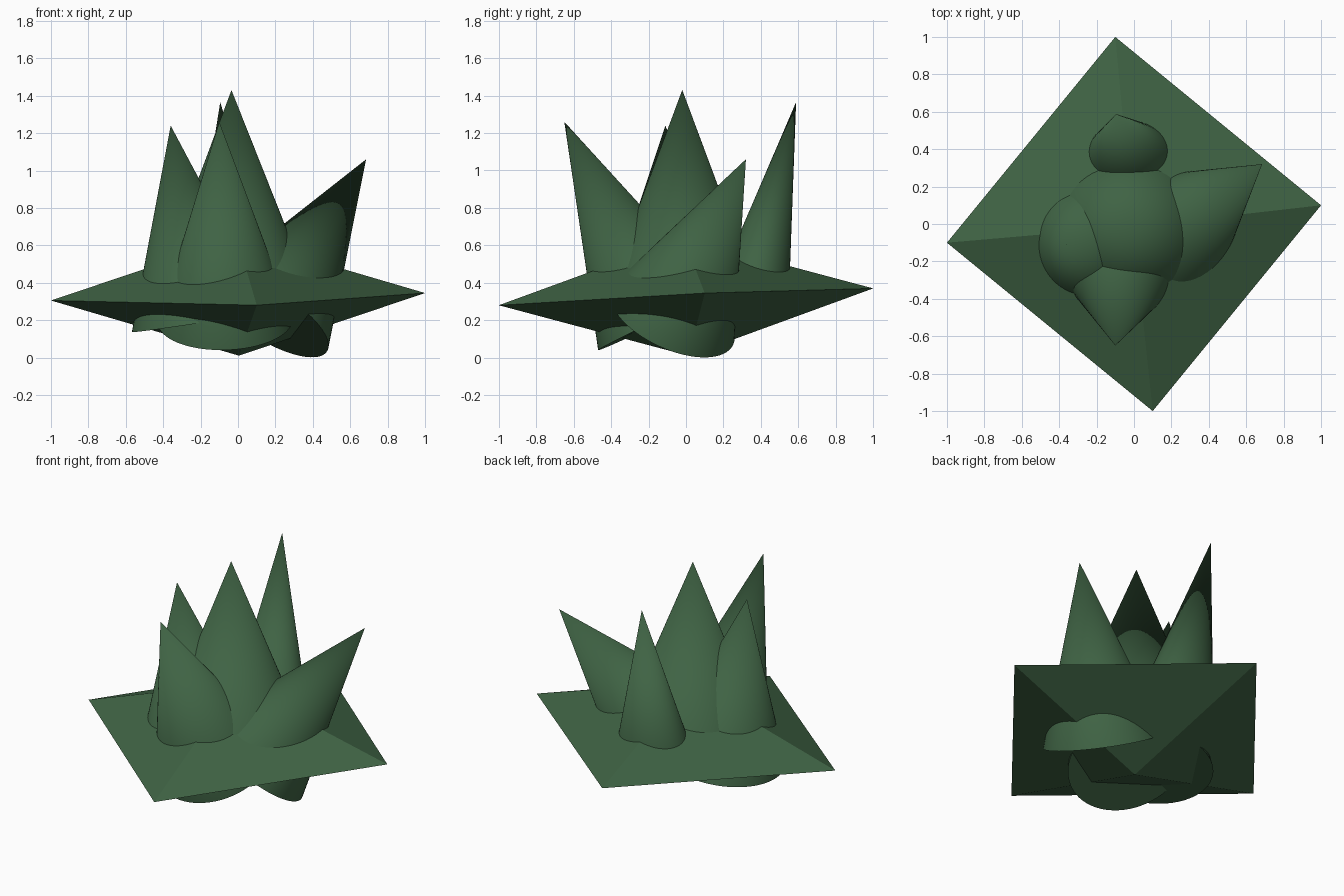
import bpy, bmesh
from mathutils import Vector, Matrix

if "Cube" in bpy.data.objects:
    bpy.data.objects.remove(bpy.data.objects["Cube"])

green = bpy.data.materials.new("dark green")
green.diffuse_color = (0.05, 0.125, 0.058, 1.0)
green.use_nodes = True
green.node_tree.nodes["Principled BSDF"].inputs["Base Color"].default_value = green.diffuse_color


def finish(name, bm):
    bmesh.ops.recalc_face_normals(bm, faces=bm.faces)
    mesh = bpy.data.meshes.new(name)
    bm.to_mesh(mesh)
    bm.free()
    mesh.materials.append(green)
    obj = bpy.data.objects.new(name, mesh)
    bpy.context.collection.objects.link(obj)
    return obj


def spike(name, tip, lean, length, rx, ry):
    """Capped cone: lean points from the tip down to the base centre."""
    bm = bmesh.new()
    bmesh.ops.create_cone(bm, cap_ends=True, segments=64, radius1=1, radius2=0, depth=1)
    down = Vector(lean).normalized()
    turn = Vector((0, 0, -1)).rotation_difference(down).to_matrix().to_4x4()
    place = (Matrix.Translation(Vector(tip)) @ turn
             @ Matrix.Diagonal((rx, ry, length, 1)) @ Matrix.Translation((0, 0, -0.5)))
    bmesh.ops.transform(bm, matrix=place, verts=bm.verts)
    # sharp point: weld the zero-radius end
    bmesh.ops.remove_doubles(bm, verts=bm.verts, dist=1e-5)
    obj = finish(name, bm)
    bpy.ops.object.select_all(action='DESELECT')
    obj.select_set(True)
    bpy.context.view_layer.objects.active = obj
    bpy.ops.object.shade_smooth_by_angle()
    return obj


# Flat, slightly tilted eight-sided base
bm = bmesh.new()
ring = [bm.verts.new(p) for p in
        [(1, 0.1, 0.345), (-0.1, 1, 0.37), (-1, -0.1, 0.305), (0.1, -1, 0.28)]]
for apex in [(-0.005, -0.014, 0.64), (0.005, 0.014, 0.01)]:
    v = bm.verts.new(apex)
    for i in range(4):
        bm.faces.new((ring[i], ring[(i + 1) % 4], v))
finish("base", bm)

# Spikes fanning out of the base
spike("centre_spike", (-0.035, -0.02, 1.43), (0.01, 0.0, -1), 1.18, 0.455, 0.44)
spike("front_spike", (-0.10, -0.65, 1.26), (0.03, 0.475, -1), 1.18, 0.36, 0.36)
spike("left_spike", (-0.36, -0.11, 1.24), (0.153, 0.02, -1), 1.06, 0.372, 0.372)
spike("right_spike", (0.685, 0.32, 1.06), (-0.615, -0.47, -1), 1.06, 0.36, 0.36)
spike("back_spike", (-0.095, 0.588, 1.365), (0.07, -0.225, -1), 1.10, 0.25, 0.205)
